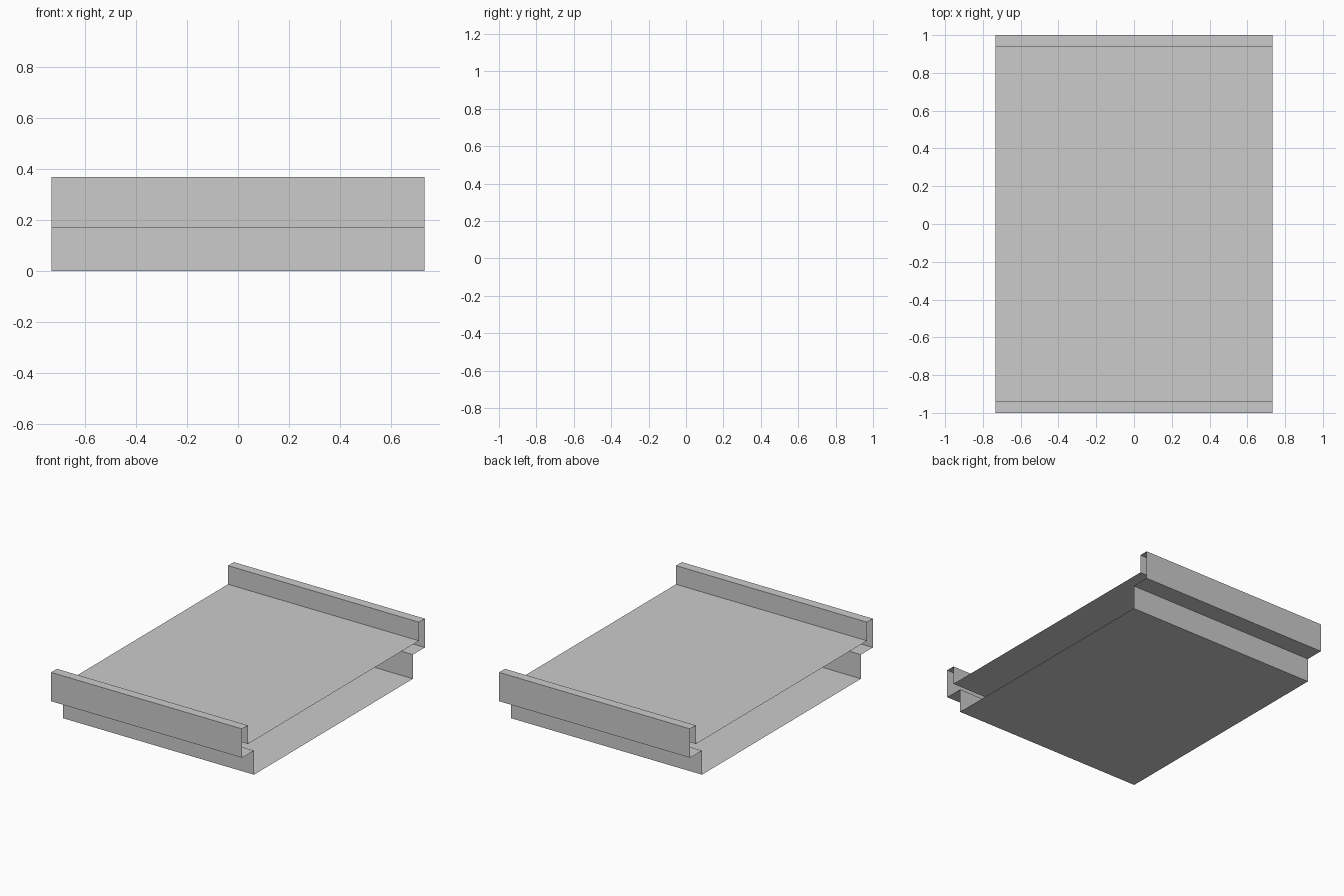
import bpy, bmesh

if "Cube" in bpy.data.objects:
    bpy.data.objects.remove(bpy.data.objects["Cube"])

HALF_X = 0.732

# Half of the cross-section (y, z), from the floor up over the rail to the deck
half = [(0.87, 0.0), (0.87, 0.167), (1.0, 0.167),
        (1.0, 0.367), (0.936, 0.367), (0.936, 0.238)]
# Mirror it into a closed loop
profile = half + [(-y, z) for y, z in reversed(half)]


def open_extrusion(name, loop, half_length):
    """Sweep a closed y-z loop along x, leaving both ends open."""
    bm = bmesh.new()
    left = [bm.verts.new((-half_length, y, z)) for y, z in loop]
    right = [bm.verts.new((half_length, y, z)) for y, z in loop]
    n = len(loop)
    for i in range(n):
        j = (i + 1) % n
        bm.faces.new((left[i], left[j], right[j], right[i]))
    bm.normal_update()
    # Point the normals outward: the floor must face down
    floor = min(bm.faces, key=lambda f: f.calc_center_median().z)
    if floor.normal.z > 0:
        bmesh.ops.reverse_faces(bm, faces=bm.faces[:])
    mesh = bpy.data.meshes.new(name)
    bm.to_mesh(mesh)
    bm.free()
    obj = bpy.data.objects.new(name, mesh)
    bpy.context.collection.objects.link(obj)
    return obj


# Hollow deck section with a raised rail along each side
open_extrusion("deck_section", profile, HALF_X)
